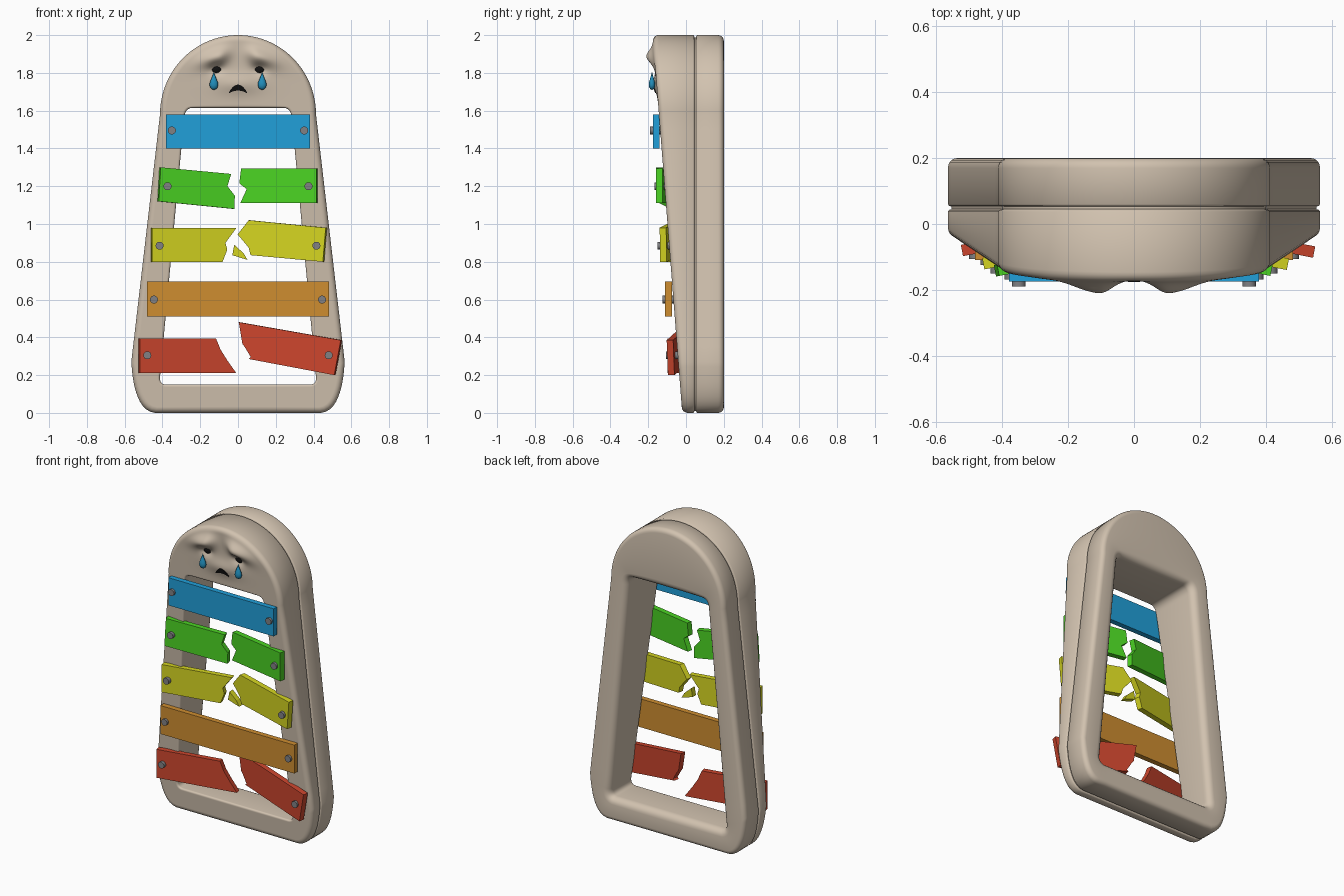
import bpy, bmesh, math
from mathutils import Vector, Matrix

if "Cube" in bpy.data.objects:
    bpy.data.objects.remove(bpy.data.objects["Cube"])

def mat(name, r, g, b):
    m = bpy.data.materials.new(name)
    m.diffuse_color = (r, g, b, 1)
    m.use_nodes = True
    m.node_tree.nodes["Principled BSDF"].inputs["Base Color"].default_value = m.diffuse_color
    return m

BEIGE = mat("beige body", .64, .54, .43)
BLUE = mat("bar blue", .015, .35, .70)
GREEN = mat("bar green", .07, .65, .017)
YELLOW = mat("bar yellow", .66, .66, .015)
ORANGE = mat("bar orange", .62, .27, .03)
RED = mat("bar red", .60, .06, .026)
GREY = mat("bolt grey", .22, .22, .23)
BLACK = mat("face black", .006, .006, .006)
TEAR = mat("tear blue", .015, .27, .50)

def finish(bm, name, material, smooth=None):
    bmesh.ops.recalc_face_normals(bm, faces=bm.faces[:])
    me = bpy.data.meshes.new(name)
    bm.to_mesh(me)
    bm.free()
    ob = bpy.data.objects.new(name, me)
    bpy.context.collection.objects.link(ob)
    me.materials.append(material)
    if smooth:
        bpy.ops.object.select_all(action='DESELECT')
        ob.select_set(True)
        bpy.context.view_layer.objects.active = ob
        bpy.ops.object.shade_smooth_by_angle(angle=math.radians(smooth))
    return ob

def grid(bm, rows, close_u=False, close_v=False):
    vs = [[bm.verts.new(p) for p in r] for r in rows]
    nu, nv = len(vs), len(vs[0])
    for i in range(nu if close_u else nu - 1):
        for j in range(nv if close_v else nv - 1):
            k, l = (i + 1) % nu, (j + 1) % nv
            bm.faces.new((vs[i][j], vs[k][j], vs[k][l], vs[i][l]))

# front surface: sloped plane plus brows, eye sockets and muzzle
def gauss(x, z, cx, cz, sx, sz):
    return math.exp(-((x - cx) / sx) ** 2 - ((z - cz) / sz) ** 2)

def front_y(x, z):
    a = abs(x)
    y = -.02 - .078 * z
    y -= .043 * gauss(a, z, .105, 1.885 - .25 * (a - .105), .055 if a < .105 else .10, .045)
    y += .020 * gauss(a, z, .115, 1.822, .04, .03)
    y -= .016 * gauss(x, z, 0, 1.74, .12, .05)
    return y

# outlines, right half from bottom centre to top centre
def resample(pts, n):
    pts = [Vector(p) for p in pts]
    d = [0]
    for a, b in zip(pts, pts[1:]):
        d.append(d[-1] + (b - a).length)
    out = []
    for i in range(n):
        t, k = d[-1] * i / n, 0
        while d[k + 1] < t:
            k += 1
        out.append(pts[k].lerp(pts[k + 1], (t - d[k]) / (d[k + 1] - d[k])))
    return out

def bez(a, b, c, n=10):
    a, b, c = Vector(a), Vector(b), Vector(c)
    return [a * (1 - t) ** 2 + b * 2 * t * (1 - t) + c * t * t for t in (i / n for i in range(n + 1))]

def whole(half, top):
    half = half + [Vector(top)]
    return half + [Vector((-p.x, p.y)) for p in half[-2:0:-1]]

DOME = [(.413 * math.cos(math.radians(a)), 1.58 + .42 * math.sin(math.radians(a))) for a in range(0, 91, 2)]
outer = whole(resample([(0, 0), (.44, 0)], 8) + resample(bez((.44, 0), (.55, .01), (.565, .27)), 12)
              + resample([(.565, .27), DOME[0]], 16) + resample(DOME, 48), (0, 2))
inner = whole(resample([(0, .15), (.38, .15)], 8) + resample(bez((.38, .15), (.42, .15), (.412, .2)), 12)
              + resample([(.412, .2), (.285, 1.56)], 16)
              + resample(bez((.285, 1.56), (.28, 1.615), (.24, 1.615)) + [Vector((0, 1.615))], 48), (0, 1.615))

# frame body: closed cross-section swept round the outlines
def section(o, i):
    gap = (i - o).length
    direction = (i - o) / gap
    arc = [math.radians(a) for a in (0, 18, 36, 54, 72, 90)]
    pts = []
    def put(d, y, front=False):
        p = o + direction * d
        pts.append((p.x, front_y(p.x, p.y) + y if front else y, p.y))
    r, q, b, s = .03, .012, .03, .045
    for k in range(41):                                    # front face, inner to outer
        put(gap - q - (gap - q - r) * k / 40, 0, True)
    for a in arc[1:]:                                      # front outer edge
        put(r - r * math.sin(a), r - r * math.cos(a), True)
    for d, y in ((0, .038), (.004, .043), (.012, .045), (.012, .053), (.004, .055), (0, .06)):
        put(d, y)                                          # seam groove
    for a in arc:                                          # back outer edge
        put(b - b * math.cos(a), .2 - b + b * math.sin(a))
    for a in reversed(arc):                                # back inner edge
        put(gap - s + s * math.cos(a), .2 - s + s * math.sin(a))
    for a in reversed(arc[1:]):                            # front inner edge
        put(gap - q + q * math.sin(a), q - q * math.cos(a), True)
    return pts

bm = bmesh.new()
grid(bm, [section(o, i) for o, i in zip(outer, inner)], True, True)
finish(bm, "frame_body", BEIGE, 45)

# bars: flat outline extruded in depth, broken halves cave in around their bolt
def bar(name, pts, y, material, pivot=None, yaw=0):
    bm = bmesh.new()
    f = bm.faces.new([bm.verts.new((x, y, z)) for x, z in pts])
    ext = bmesh.ops.extrude_face_region(bm, geom=[f])
    bmesh.ops.translate(bm, vec=(0, .035, 0), verts=[v for v in ext["geom"] if isinstance(v, bmesh.types.BMVert)])
    if pivot:
        bmesh.ops.rotate(bm, cent=(pivot, y, 0), matrix=Matrix.Rotation(math.radians(yaw), 3, 'Z'), verts=bm.verts[:])
    finish(bm, name, material)

def bolt(name, x, y, z):
    bm = bmesh.new()
    bmesh.ops.create_cone(bm, cap_ends=True, segments=24, radius1=.021, radius2=.021, depth=.09,
                          matrix=Matrix.Translation((x, y + .045, z)) @ Matrix.Rotation(math.pi / 2, 4, 'X'))
    finish(bm, name, GREY, 40)

def rect(w, z0, z1):
    return [(-w, z0), (w, z0), (w, z1), (-w, z1)]

bar("blue_bar", rect(.38, 1.40, 1.58), -.175, BLUE)
bar("orange_bar", rect(.483, .51, .695), -.11, ORANGE)
bar("green_bar_left", [(-.41, 1.30), (-.03, 1.265), (-.05, 1.2), (-.01, 1.15), (-.013, 1.08), (-.42, 1.12)],
    -.15, GREEN, -.37, 11)
bar("green_bar_right", [(.01, 1.295), (.415, 1.295), (.415, 1.11), (.005, 1.11), (.04, 1.185), (0, 1.215)],
    -.15, GREEN, .375, -11)
bar("yellow_bar_left", [(-.455, .98), (0, .98), (-.06, .90), (-.05, .865), (-.075, .80), (-.455, .80)],
    -.13, YELLOW, -.415, 11)
bar("yellow_bar_right", [(.05, 1.02), (.465, .98), (.45, .80), (.06, .835), (.05, .875), (-.01, .945)],
    -.13, YELLOW, .415, -11)
bar("yellow_splinter", [(-.02, .89), (.03, .845), (.05, .81), (-.03, .835)], -.06, YELLOW)
bar("red_bar_left", [(-.52, .395), (-.11, .395), (-.085, .335), (-.05, .28), (0, .21), (-.52, .21)],
    -.09, RED, -.48, 11)
bar("red_bar_right", [(-.005, .48), (.545, .385), (.51, .20), (.05, .285), (.06, .295), (.03, .345), (.015, .365)],
    -.09, RED, .48, -11)

for colour, x, y, z in (("blue", .35, -.19, 1.495), ("green", .373, -.168, 1.2), ("yellow", .415, -.15, .885),
                        ("orange", .445, -.125, .6), ("red", .48, -.107, .305)):
    for side, s in (("left", -1), ("right", 1)):
        bolt(f"{colour}_bolt_{side}", s * x, y, z)

# eyes and tears
for side, s in (("left", -1), ("right", 1)):
    x, z = s * .115, 1.823
    bm = bmesh.new()
    bmesh.ops.create_uvsphere(bm, u_segments=24, v_segments=14, radius=1,
                              matrix=Matrix.Translation((x, front_y(x, z) + .006, z)) @ Matrix.Diagonal((.031, .016, .027, 1)))
    finish(bm, f"eye_{side}", BLACK, 60)
    x, z0 = s * .128, 1.71
    prof = [(.0005, 0), (.011, .004), (.019, .012), (.023, .025), (.021, .04), (.014, .058), (.007, .075), (.0005, .095)]
    bm = bmesh.new()
    grid(bm, [[(x + r * math.cos(a), -.18 + .75 * r * math.sin(a), z0 + h)
               for a in (math.tau * k / 20 for k in range(20))] for r, h in prof], False, True)
    finish(bm, f"tear_{side}", TEAR, 60)

# frowning mouth: thin plate following the face
bm = bmesh.new()
rows = []
for i in range(17):
    u = i / 8 - 1
    x, mid = .047 * u, 1.722 - .026 * u * u
    h = .003 + .013 * (1 - u * u)
    rows.append([(x, front_y(x, z) - .005 + dy, z) for z, dy in
                 ((mid - h, .006), (mid - h, 0), (mid, 0), (mid + h, 0), (mid + h, .006))])
grid(bm, rows)
finish(bm, "mouth", BLACK, 40)
